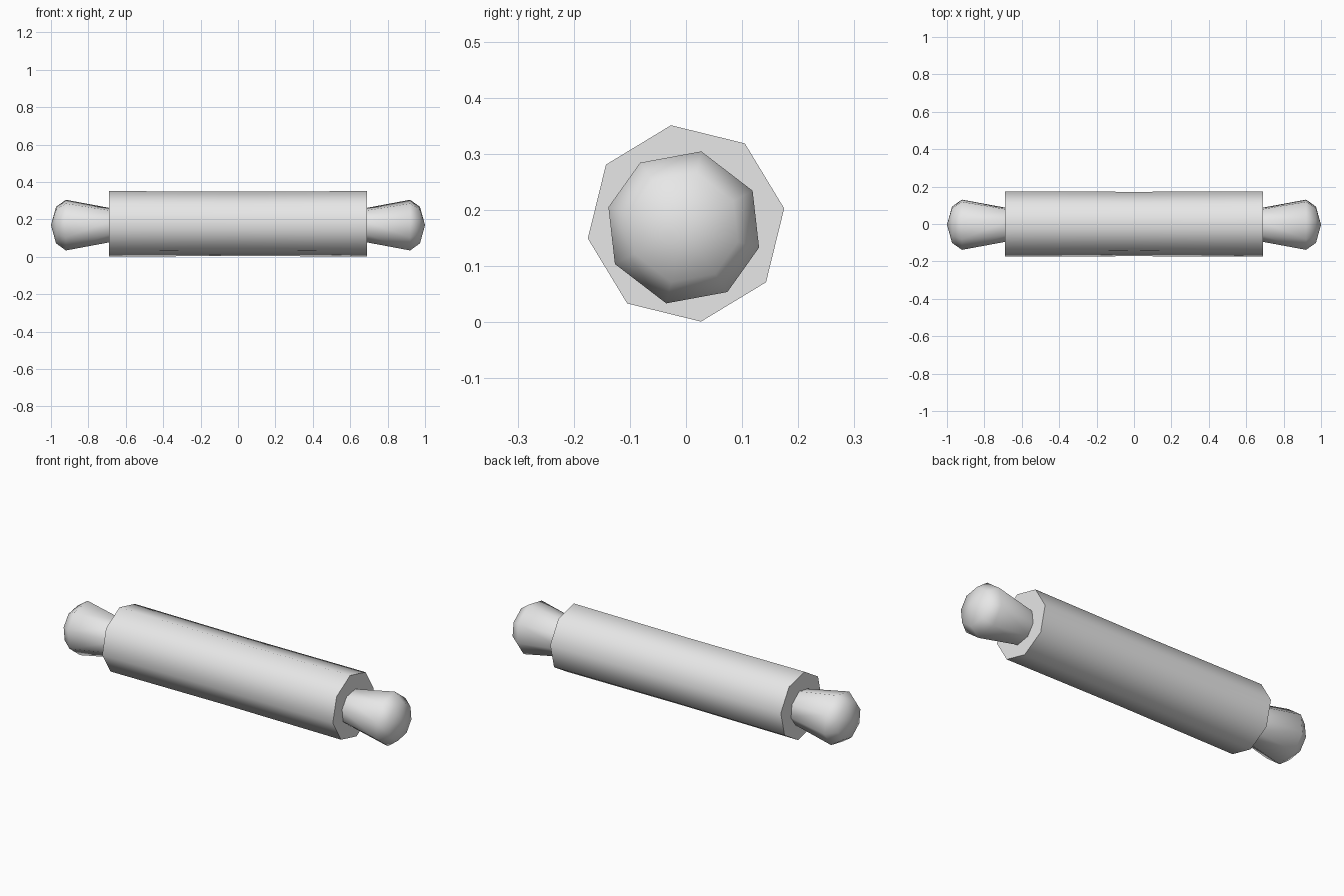
import bpy, bmesh, math

if "Cube" in bpy.data.objects:
    bpy.data.objects.remove(bpy.data.objects["Cube"])

grey = bpy.data.materials.new("plain grey")
grey.diffuse_color = (0.8, 0.8, 0.8, 1)
grey.use_nodes = True
grey.node_tree.nodes["Principled BSDF"].inputs["Base Color"].default_value = grey.diffuse_color


def loft(name, section, rings, centre, tip=None):
    """Sweep a unit (y, z) section along x through (x, radius) rings."""
    cy, cz = centre
    bm = bmesh.new()
    loops = [[bm.verts.new((x, cy + r * y, cz + r * z)) for y, z in section]
             for x, r in rings]
    n = len(section)
    for a, b in zip(loops, loops[1:]):
        for i in range(n):
            j = (i + 1) % n
            bm.faces.new((a[i], a[j], b[j], b[i]))
    bm.faces.new(loops[0])
    if tip is None:
        bm.faces.new(loops[-1])
    else:
        point = bm.verts.new((tip, cy, cz))
        for i in range(n):
            bm.faces.new((loops[-1][i], loops[-1][(i + 1) % n], point))
    bmesh.ops.recalc_face_normals(bm, faces=bm.faces)
    mesh = bpy.data.meshes.new(name)
    bm.to_mesh(mesh)
    bm.free()
    mesh.materials.append(grey)
    obj = bpy.data.objects.new(name, mesh)
    bpy.context.collection.objects.link(obj)
    bpy.ops.object.select_all(action='DESELECT')
    obj.select_set(True)
    bpy.context.view_layer.objects.active = obj
    bpy.ops.object.shade_smooth_by_angle(angle=math.radians(60))
    return obj


def ring(degrees):
    return [(math.cos(math.radians(d)), math.sin(math.radians(d))) for d in degrees]


# Eight-sided roller, very slightly waisted in the middle
loft("roller", ring([8.7 + 45 * k for k in range(8)]),
     [(-0.69, 0.177), (0, 0.174), (0.69, 0.177)], (0, 0.176))

# Flared handles with domed ends, one on each side
half = [-56, -15, 28, 77]
grip = ring(half + [d + 180 for d in half])
for side, label in ((1, "right_handle"), (-1, "left_handle")):
    loft(label, grip,
         [(side * x, r) for x, r in ((0.67, 0.091), (0.92, 0.139), (0.973, 0.1))],
         (-0.004, 0.169), tip=side * 1.0)
